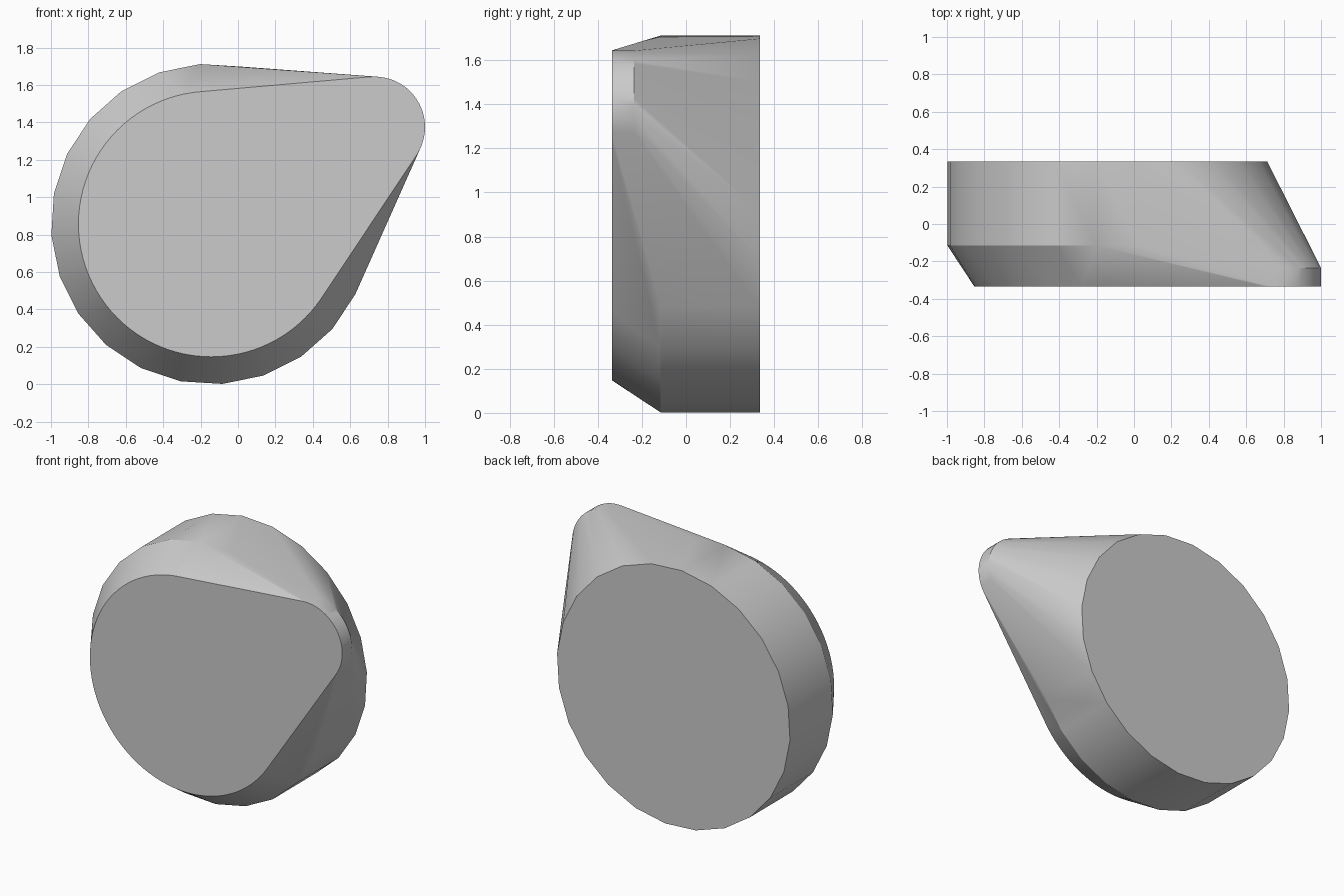
import bpy
import bmesh
from math import cos, sin, radians

cube = bpy.data.objects.get("Cube")
if cube:
    bpy.data.objects.remove(cube, do_unlink=True)

# One flat grey for the whole body
grey = bpy.data.materials.new("light_grey")
grey.use_nodes = True
colour = (0.6, 0.6, 0.6, 1)
grey.diffuse_color = colour
grey.node_tree.nodes["Principled BSDF"].inputs["Base Color"].default_value = colour


def ring(bm, centre, radius, y, sides, turn=0):
    """Add a ring of points in an upright plane at depth y."""
    for i in range(sides):
        a = radians(turn + 360 * i / sides)
        bm.verts.new((centre[0] + radius * cos(a), y, centre[1] + radius * sin(a)))


bm = bmesh.new()
disc = (-0.143, 0.857)
tip = (0.73, 1.375)

# Coarse round body, back and shoulder
for y in (0.335, -0.115):
    ring(bm, disc, 0.857, y, 24, 4)
# Fine front rim, narrowed by the bevel
ring(bm, disc, 0.71, -0.335, 96)
# Small rounded tip with a shallow straight rim
for y in (-0.335, -0.235):
    ring(bm, tip, 0.27, y, 64)

# Stretch a skin around the rings and merge the flat caps
hull = bmesh.ops.convex_hull(bm, input=bm.verts)
inside = {v for v in hull["geom_interior"] + hull["geom_unused"]
          if isinstance(v, bmesh.types.BMVert)}
bmesh.ops.delete(bm, geom=list(inside), context="VERTS")
bmesh.ops.dissolve_limit(bm, angle_limit=radians(0.5), verts=bm.verts, edges=bm.edges)
bmesh.ops.recalc_face_normals(bm, faces=bm.faces)

mesh = bpy.data.meshes.new("teardrop_body")
bm.to_mesh(mesh)
bm.free()
mesh.materials.append(grey)
body = bpy.data.objects.new("teardrop_body", mesh)
bpy.context.collection.objects.link(body)

# Smooth sides with crisp rims
bpy.ops.object.select_all(action="DESELECT")
body.select_set(True)
bpy.context.view_layer.objects.active = body
bpy.ops.object.shade_smooth_by_angle(angle=radians(30))
